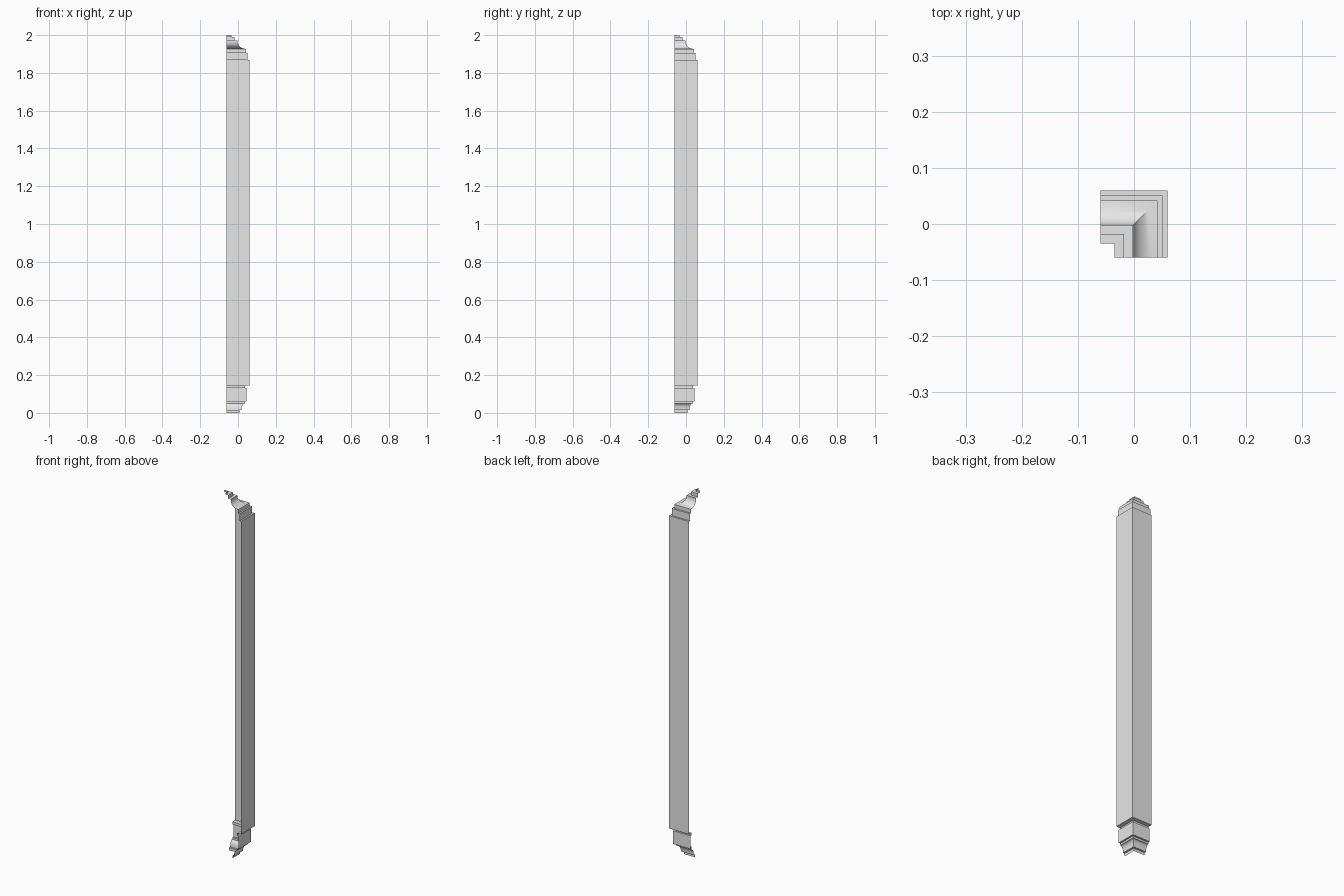
import bpy, bmesh, math

cube = bpy.data.objects.get("Cube")
if cube:
    bpy.data.objects.remove(cube, do_unlink=True)

END = -0.06  # where both wings of the corner moulding stop

grey = bpy.data.materials.new("plain grey")
grey.use_nodes = True
colour = (0.8, 0.8, 0.8, 1)
grey.diffuse_color = colour
grey.node_tree.nodes["Principled BSDF"].inputs["Base Color"].default_value = colour


def cove(start, end, steps=8, steep_first=True):
    """Quarter-ellipse hollow between two (offset, height) points."""
    (d0, z0), (d1, z1) = start, end
    points = []
    for i in range(steps + 1):
        a = math.pi / 2 * i / steps
        u, v = 1 - math.cos(a), math.sin(a)
        if not steep_first:
            u, v = v, u
        points.append((d0 + (d1 - d0) * u, z0 + (z1 - z0) * v))
    return points


def corner_sheet(name, profile):
    """Sweep a top-to-bottom profile round the mitred outer corner."""
    bm = bmesh.new()
    rows = [[bm.verts.new((x, y, z)) for x, y in ((END, d), (d, d), (d, END))]
            for d, z in profile]
    for upper, lower in zip(rows, rows[1:]):
        for i in range(2):
            bm.faces.new((upper[i], upper[i + 1], lower[i + 1], lower[i]))
    mesh = bpy.data.meshes.new(name)
    bm.to_mesh(mesh)
    bm.free()
    mesh.materials.append(grey)
    obj = bpy.data.objects.new(name, mesh)
    bpy.context.collection.objects.link(obj)
    bpy.ops.object.select_all(action="DESELECT")
    obj.select_set(True)
    bpy.context.view_layer.objects.active = obj
    bpy.ops.object.shade_smooth_by_angle(angle=math.radians(30))


# Stepped top with a hollow, widening down to the shaft
corner_sheet("top_moulding",
             [(-0.035, 2.0), (-0.035, 1.99), (-0.018, 1.99), (-0.018, 1.972), (-0.002, 1.972)]
             + cove((-0.002, 1.965), (0.042, 1.927))
             + [(0.042, 1.906), (0.051, 1.906), (0.051, 1.867), (0.06, 1.867)])

# Long plain shaft
corner_sheet("shaft", [(0.06, 1.867), (0.06, 0.146)])

# Narrow neck, flat band and hollow foot
corner_sheet("bottom_moulding",
             [(0.06, 0.146), (0.037, 0.146), (0.037, 0.132), (0.046, 0.132),
              (0.046, 0.06), (0.036, 0.06), (0.036, 0.05)]
             + cove((0.034, 0.05), (0.018, 0.015), steep_first=False)
             + [(0.008, 0.015), (0.008, 0.0)])
